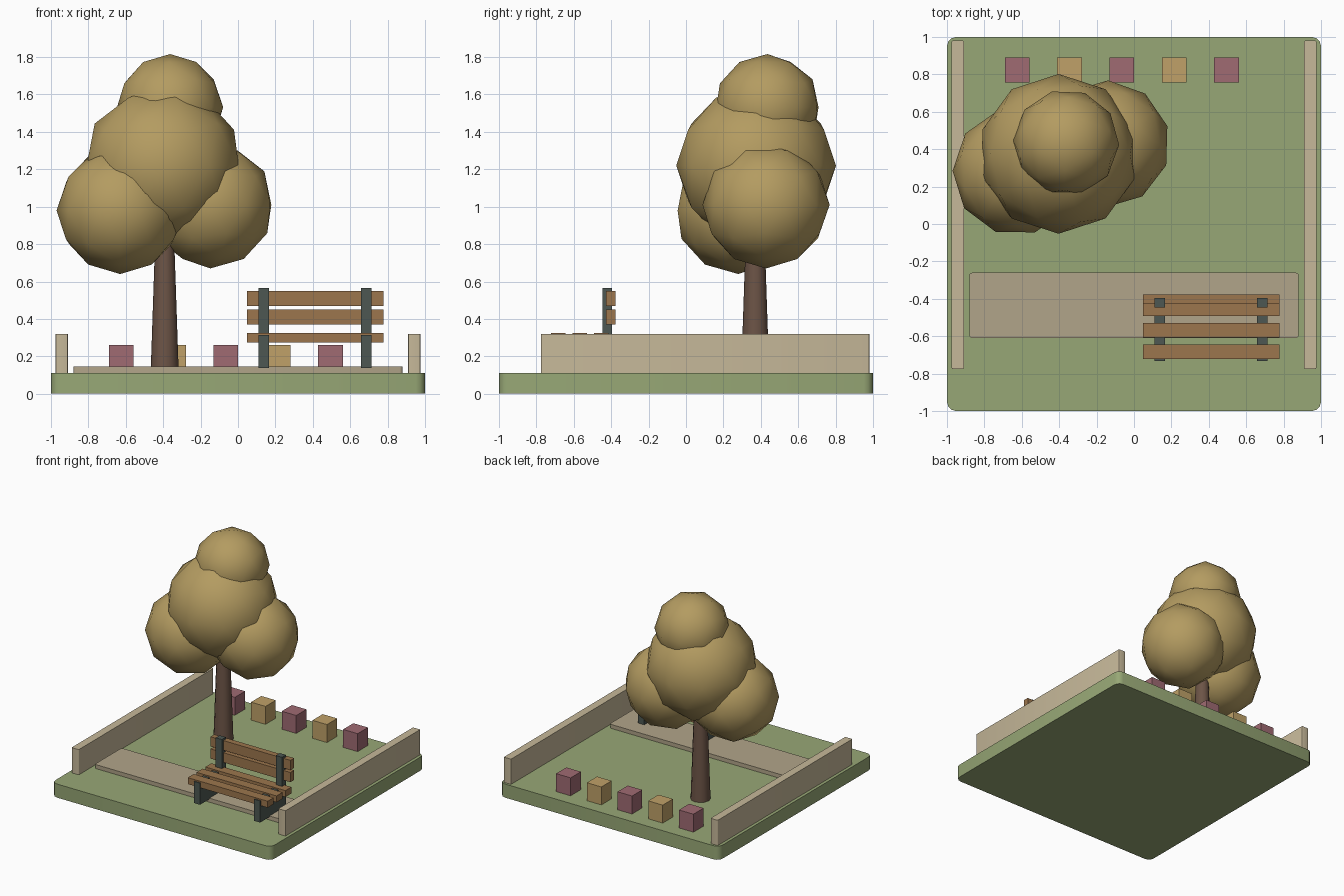
import bpy, bmesh
from math import radians
from mathutils import Matrix

if "Cube" in bpy.data.objects:
    bpy.data.objects.remove(bpy.data.objects["Cube"])


def material(name, r, g, b):
    m = bpy.data.materials.new(name)
    m.diffuse_color = [(c / 255) ** 2.2 for c in (r, g, b)] + [1]
    m.use_nodes = True
    m.node_tree.nodes["Principled BSDF"].inputs["Base Color"].default_value = m.diffuse_color
    return m


GRASS = material("grass", 150, 166, 117)
LEAF = material("leaves", 178, 154, 97)
BARK = material("bark", 108, 85, 72)
STONE = material("stone", 197, 183, 152)
PAVING = material("paving", 176, 163, 136)
WOOD = material("wood", 155, 117, 78)
IRON = material("iron", 78, 88, 83)
PINK = material("pink", 158, 106, 114)
OCHRE = material("ochre", 190, 160, 104)


def finish(bm, name, mat, smooth=None):
    me = bpy.data.meshes.new(name)
    bm.to_mesh(me)
    bm.free()
    ob = bpy.data.objects.new(name, me)
    bpy.context.collection.objects.link(ob)
    me.materials.append(mat)
    if smooth:
        bpy.ops.object.select_all(action='DESELECT')
        ob.select_set(True)
        bpy.context.view_layer.objects.active = ob
        bpy.ops.object.shade_smooth_by_angle(angle=radians(smooth))
    return ob


def box(name, mat, x, y, z, corner=0):
    """Box from (min, max) ranges, with optionally rounded upright edges."""
    bm = bmesh.new()
    size = [r[1] - r[0] for r in (x, y, z)]
    mid = [(r[0] + r[1]) / 2 for r in (x, y, z)]
    bmesh.ops.create_cube(bm, size=1, matrix=Matrix.Translation(mid) @ Matrix.Diagonal((*size, 1)))
    if corner:
        upright = [e for e in bm.edges if abs(e.verts[0].co.z - e.verts[1].co.z) > 1e-4]
        bmesh.ops.bevel(bm, geom=upright, offset=corner, segments=3, profile=0.5, affect='EDGES')
    return finish(bm, name, mat, 40 if corner else None)


# Ground slab, path and side walls
GROUND = 0.112
box("ground", GRASS, (-1, 1), (-1, 1), (0, GROUND), 0.05)
box("path", PAVING, (-0.88, 0.88), (-0.61, -0.26), (GROUND - 0.01, 0.145), 0.015)
for side, x in (("left", (-0.975, -0.91)), ("right", (0.91, 0.975))):
    box(side + "_wall", STONE, x, (-0.775, 0.98), (GROUND - 0.01, 0.32), 0.006)

# Row of flower blocks
for i in range(5):
    cx = -0.625 + 0.28 * i
    box(f"flower_block_{i + 1}", OCHRE if i % 2 else PINK,
        (cx - 0.066, cx + 0.066), (0.757, 0.89), (GROUND, 0.26))

# Bench: slats, then leg plates and back posts
for i, y in enumerate((-0.723, -0.608, -0.493)):
    box(f"seat_slat_{i + 1}", WOOD, (0.048, 0.777), (y, y + 0.078), (0.273, 0.326))
for i, z in enumerate((0.37, 0.47)):
    box(f"back_slat_{i + 1}", WOOD, (0.048, 0.777), (-0.427, -0.378), (z, z + 0.08))
for side, x in (("left", 0.11), ("right", 0.658)):
    box(side + "_bench_leg", IRON, (x, x + 0.056), (-0.732, -0.395), (0.137, 0.315))
    box(side + "_back_post", IRON, (x, x + 0.056), (-0.447, -0.395), (0.29, 0.566))

# Tree trunk
bm = bmesh.new()
bmesh.ops.create_cone(bm, cap_ends=True, segments=12, radius1=0.075, radius2=0.048, depth=0.8,
                      matrix=Matrix.Translation((-0.392, 0.37, GROUND + 0.4)))
finish(bm, "trunk", BARK, 40)

# Tree crown
crown = [("main", (-0.403, 0.375, 1.22), 0.427),
         ("left", (-0.63, 0.28, 0.98), 0.34),
         ("right", (-0.148, 0.428, 1.01), 0.34),
         ("top", (-0.363, 0.435, 1.532), 0.284)]
for i, (name, centre, r) in enumerate(crown):
    bm = bmesh.new()
    bmesh.ops.create_icosphere(bm, subdivisions=2, radius=r,
                               matrix=Matrix.Translation(centre) @ Matrix.Rotation(0.3 * i, 4, 'Z'))
    finish(bm, name + "_foliage", LEAF, 60)
